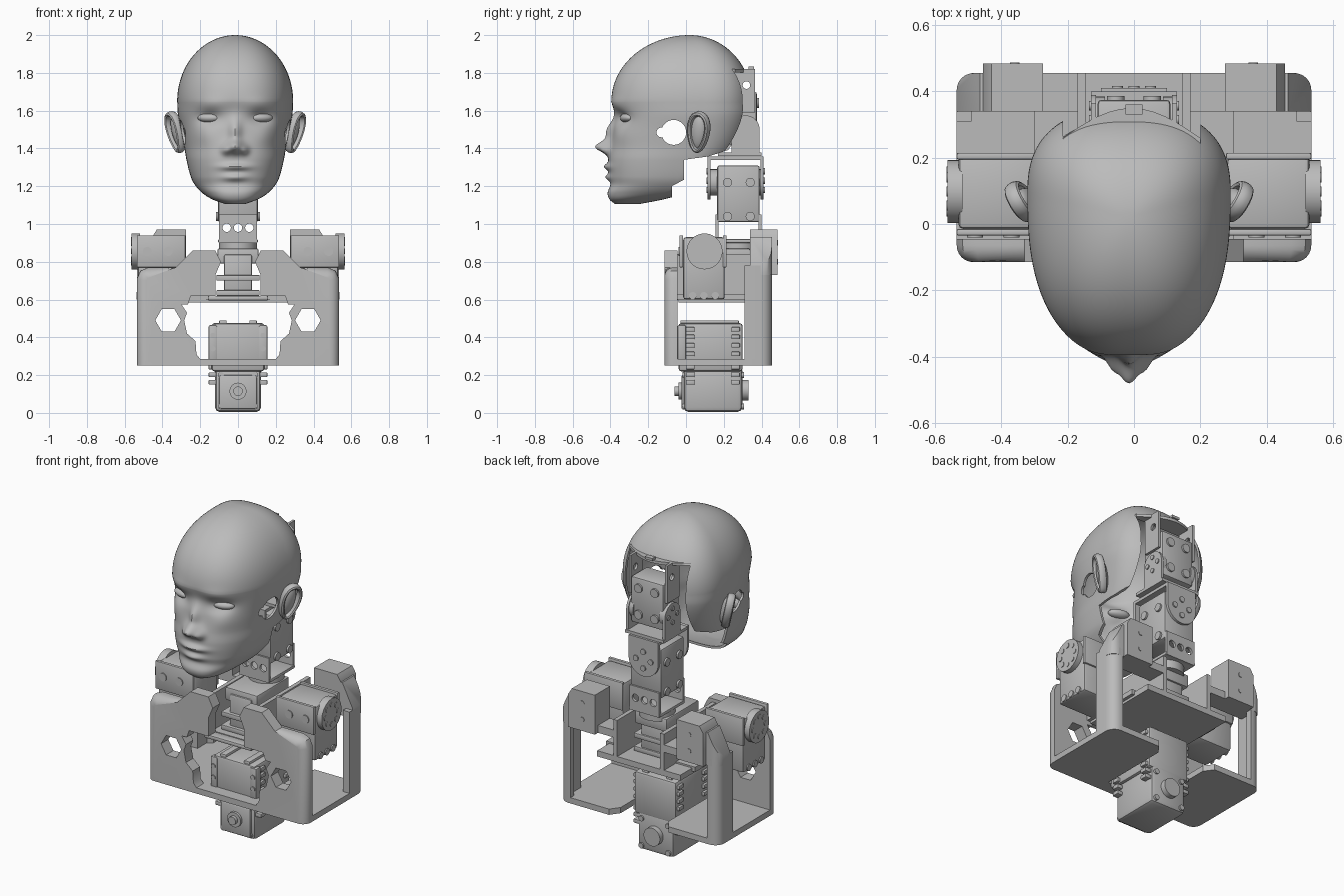
import bpy, bmesh, math
from mathutils import Matrix, Vector

default_cube = bpy.data.objects.get("Cube")
if default_cube:
    bpy.data.objects.remove(default_cube)

grey = bpy.data.materials.new("grey plastic")
grey.use_nodes = True
grey.diffuse_color = (0.5, 0.5, 0.5, 1)
shader = next(n for n in grey.node_tree.nodes if n.type == 'BSDF_PRINCIPLED')
shader.inputs["Base Color"].default_value = grey.diffuse_color
SIDES = (("left", 1), ("right", -1))
X, Y, Z = (Vector(v).freeze() for v in ((1, 0, 0), (0, 1, 0), (0, 0, 1)))


def shade(obj, angle=35):
    obj.data.shade_smooth()
    obj.data.set_sharp_from_angle(angle=math.radians(angle))


def make(name, bm):
    bmesh.ops.recalc_face_normals(bm, faces=bm.faces[:])
    mesh = bpy.data.meshes.new(name)
    bm.to_mesh(mesh)
    bm.free()
    mesh.materials.append(grey)
    obj = bpy.data.objects.new(name, mesh)
    bpy.context.scene.collection.objects.link(obj)
    shade(obj)
    return obj


def bevel(bm, edges, offset, segments):
    bmesh.ops.bevel(bm, geom=edges, offset=offset, segments=segments,
                    affect='EDGES', profile=0.5, clamp_overlap=True)


def box(name, xs, ys, zs, round_by=0.0):
    bm = bmesh.new()
    size = [abs(b - a) for a, b in (xs, ys, zs)]
    centre = Vector([(a + b) / 2 for a, b in (xs, ys, zs)])
    bmesh.ops.create_cube(bm, size=1, matrix=Matrix.Translation(centre) @ Matrix.Diagonal(size + [1]))
    if round_by:
        bevel(bm, bm.edges[:], round_by, 2)
    return make(name, bm)


def discs(name, centres, radius, depth, axis, sides=24):
    bm = bmesh.new()
    turn = axis.to_track_quat('Z', 'X').to_matrix().to_4x4()
    for c in centres:
        bmesh.ops.create_cone(bm, cap_ends=True, segments=sides, radius1=radius, radius2=radius,
                              depth=depth, matrix=Matrix.Translation(Vector(c)) @ turn)
    return make(name, bm)


def prism(name, points, axis, low, high, rounded=None, offset=0.05):
    put = {X: lambda u, v: (low, u, v), Y: lambda u, v: (u, low, v), Z: lambda u, v: (u, v, low)}[axis]
    bm = bmesh.new()
    face = bm.faces.new([bm.verts.new(put(u, v)) for u, v in points])
    grown = bmesh.ops.extrude_face_region(bm, geom=[face], use_keep_orig=True)["geom"]
    bmesh.ops.translate(bm, vec=axis * (high - low), verts=[g for g in grown if isinstance(g, bmesh.types.BMVert)])
    if rounded:
        bevel(bm, [e for e in bm.edges if all(rounded(v.co) for v in e.verts)], offset, 6)
    return make(name, bm)


def arm(name, axis, low, high, u, z, radius, end):
    # plate with one round end
    sign = 1 if end > z else -1
    arc = [math.pi * k / 16 for k in range(17)]
    points = [(u + radius * math.cos(t), z - sign * radius * math.sin(t)) for t in arc]
    return prism(name, points + [(u - radius, end), (u + radius, end)], axis, low, high)


def cut(obj, cutters):
    for cutter in cutters:
        cutter.hide_render = True
        mod = obj.modifiers.new("cut", 'BOOLEAN')
        mod.object, mod.operation, mod.solver = cutter, 'DIFFERENCE', 'EXACT'
    bpy.context.view_layer.update()
    graph = bpy.context.evaluated_depsgraph_get()
    obj.data = bpy.data.meshes.new_from_object(obj.evaluated_get(graph))
    obj.modifiers.clear()
    for cutter in cutters:
        bpy.data.objects.remove(cutter)
    shade(obj)


def ring(centre, radius, across, up, count):
    turns = [math.tau * k / count for k in range(count)]
    return [Vector(centre) + radius * (across * math.cos(t) + up * math.sin(t)) for t in turns]


def ellipsoid(name, place, size):
    bm = bmesh.new()
    bmesh.ops.create_uvsphere(bm, u_segments=24, v_segments=16, radius=1, matrix=place @ Matrix.Diagonal(size + (1,)))
    make(name, bm)


# Head: lofted rows of height, half width, front, widest point and back
ROWS = [(1.105, .05, -.375, -.30, -.25), (1.13, .12, -.405, -.24, -.12), (1.165, .175, -.415, -.12, 0),
        (1.21, .215, -.40, -.06, .08), (1.25, .235, -.405, -.04, .12), (1.34, .258, -.41, 0, .24),
        (1.41, .27, -.40, .05, .29), (1.5, .288, -.385, .08, .33), (1.58, .303, -.377, .09, .35),
        (1.65, .307, -.395, .09, .35)]
# Face bumps: x, z, width, height, push forward
BUMPS = [(0, 1.408, .042, .034, .075), (0, 1.49, .032, .06, .036), (.05, 1.39, .022, .024, .028),
         (0, 1.303, .075, .018, .026), (0, 1.247, .06, .019, .022), (.135, 1.56, .06, .038, -.03),
         (.13, 1.635, .08, .035, .008), (.17, 1.47, .06, .05, .01)]
HEAD_X, CROWN_Y = -.015, .02


def row_at(z):
    i = max(k for k in range(len(ROWS) - 1) if ROWS[k][0] <= z)

    def slope(k, c):
        after, before = ROWS[min(k + 1, len(ROWS) - 1)], ROWS[max(k - 1, 0)]
        return (after[c] - before[c]) / (after[0] - before[0])
    a, b = ROWS[i], ROWS[i + 1]
    h = b[0] - a[0]
    t = (z - a[0]) / h
    return [a[c] + (b[c] - a[c]) * t * t * (3 - 2 * t)
            + h * t * (1 - t) * (slope(i, c) * (1 - t) - slope(i + 1, c) * t) for c in range(1, 5)]


def head_row(bm, z, width, front, mid, back, columns=160):
    verts = []
    for k in range(columns):
        s, c = math.sin(math.tau * k / columns), math.cos(math.tau * k / columns)
        power = 2.5
        reach = (abs(s) ** power + abs(c) ** power) ** (-1 / power)
        x = width * reach * s
        y = mid + ((front if c > 0 else back) - mid) * reach * abs(c)
        if c > 0:
            y -= sum(p * math.exp(-((abs(x) - bx) / w) ** 2 - ((z - bz) / h) ** 2) for bx, bz, w, h, p in BUMPS)
        verts.append(bm.verts.new((x + HEAD_X, y, z)))
    return verts


bm = bmesh.new()
bottom, brow = ROWS[0][0], ROWS[-1][0]
loops = [head_row(bm, z, *row_at(z)) for z in (bottom + (brow - bottom) * k / 90 for k in range(91))]
for k in range(1, 31):
    t = math.pi / 2 * k / 31
    depths = [CROWN_Y + (v - CROWN_Y) * math.cos(t) for v in ROWS[-1][2:]]
    loops.append(head_row(bm, brow + .35 * math.sin(t), ROWS[-1][1] * math.cos(t), *depths))
for a, b in zip(loops, loops[1:]):
    for k in range(len(a)):
        bm.faces.new((a[k - 1], a[k], b[k], b[k - 1]))
bm.faces.new(loops[0])
bm.faces.new(loops[-1])
head = make("head_shell", bm)
wall = head.modifiers.new("wall", 'SOLIDIFY')
wall.thickness, wall.offset = .014, -1
jaw_line = [(-.075, 1), (-.075, 1.2), (-.01, 1.235), (-.01, 1.34), (.12, 1.358), (.28, 1.41), (.5, 1.41), (.5, 1)]
cut(head, [prism("jaw_cutter", jaw_line, X, -.6, .6),
           box("back_cutter", (-.215, .2), (.15, .6), (1.2, 1.81)),
           discs("temple_cutter", [(0, -.065, 1.485)], .066, 2, X, 32),
           discs("small_temple_cutter", [(0, -.13, 1.485)], .026, 2, X)])

# Eyes and ears
for side, s in SIDES:
    place = Matrix.Translation((HEAD_X + s * .137, -.312, 1.562)) @ Matrix.Rotation(s * .3, 4, 'Z')
    ellipsoid(side + "_eye", place, (.064, .034, .025))
    place = (Matrix.Translation((HEAD_X + s * .314, .068, 1.487)) @ Matrix.Rotation(s * -.5, 4, 'Z')
             @ Matrix.Rotation(s * .2, 4, 'Y') @ Matrix.Rotation(-.2, 4, 'X'))
    ellipsoid(side + "_ear_bowl", place @ Matrix.Translation((s * -.01, -.008, -.005)), (.03, .046, .095))
    bm = bmesh.new()
    loops = []
    for i in range(32):
        t = math.tau * i / 32
        wide = .05 * (1 + .25 * math.sin(t))
        loops.append([bm.verts.new(place @ Vector((s * .004 + .024 * math.cos(q),
                      (wide + .014 * math.sin(q)) * math.cos(t), (.1 + .014 * math.sin(q)) * math.sin(t))))
                      for q in (math.tau * j / 10 for j in range(10))])
    for i in range(32):
        for j in range(10):
            bm.faces.new((loops[i - 1][j - 1], loops[i - 1][j], loops[i][j], loops[i][j - 1]))
    make(side + "_ear_rim", bm)

# Body frame, shoulder servos and rear blocks, mirrored
rear_corner = lambda p: p.y > .45 and abs(p.x) > .53
for side, s in SIDES:
    flip = lambda pts: [(u * s, v) for u, v in pts]
    front = [(0, .25), (.535, .25), (.535, .71), (.517, .752), (.475, .77), (.33, .77), (.24, .86), (.12, .86),
             (.09, .8), (.12, .73), (.12, .62), (.25, .62), (.265, .575), (.3, .575), (.27, .53), (.285, .49),
             (.27, .42), (.225, .38), (.22, .31), (.2, .285), (0, .285)]
    shell = prism(side + "_front_wall", flip(front), Y, -.115, -.045,
                  lambda p: p.y < -.11 and .32 < abs(p.x) and (abs(p.x) > .47 or p.z > .765), .05)
    cut(shell, [discs("hex_cutter", [(s * .37, -.08, .49)], .068, .5, Y, 6)])
    floor = [(0, -.1), (.52, -.1), (.535, -.06), (.535, .455), (.2, .455), (.16, .4), (.16, -.03), (0, -.03)]
    prism(side + "_floor", flip(floor), Z, .25, .285, rear_corner, .06)
    pillar = [(.49, .31), (.535, .31), (.535, .455), (.46, .455), (.46, .42), (.49, .4)]
    prism(side + "_rear_pillar", flip(pillar), Z, .285, .78, rear_corner, .06)
    box(side + "_rear_shelf", (s * .15, s * .49), (.34, .455), (.73, .775))
    block = [(.275, .73), (.455, .73), (.455, .93), (.43, .97), (.275, .97)]
    prism(side + "_rear_block", flip(block), Y, .34, .485)
    wedge = [(.45, .73), (.535, .73), (.535, .79), (.465, .93), (.45, .93)]
    prism(side + "_rear_wedge", flip(wedge), Y, .34, .455, rear_corner, .05)
    discs(side + "_block_screws", [(s * .36, .485, z) for z in (.8, .9)], .014, .006, Y)
    box(side + "_neck_wall", (s * .145, s * .17), (-.05, .455), (.6, .84))
    box(side + "_servo_rail", (s * .17, s * .3), (-.045, .34), (.6, .63))
    box(side + "_shoulder_servo", (s * .28, s * .53), (-.015, .205), (.6, .93), .015)
    for y in (-.035, .195):
        box(side + "_servo_flange", (s * .278, s * .535), (y, y + .02), (.77, .94), .005)
    discs(side + "_shoulder_horn", [(s * .54, .098, .855)], .095, .045, X, 40)
    discs(side + "_horn_screws", ring((s * .562, .098, .855), .06, Y, Z, 8), .015, .008, X)
    discs(side + "_servo_base_screws", [(s * .53, y, .62) for y in (.035, .095, .155)], .02, .014, X)
    discs(side + "_servo_front_screws", [(s * x, -.035, .855) for x in (.37, .48)], .024, .012, Y)
    # Base servo lugs and screws
    box(side + "_base_flange", (s * .11, s * .155), (-.045, .0), (.27, .465), .008)
    for y in (.0, .24):
        for z in (.15, .19, .23, .3, .345, .39, .43):
            box(side + "_base_lug", (s * .11, s * .155), (y, y + .045), (z, z + .024), .004)
    discs(side + "_base_screws", [(s * .133, -.046, z) for z in (.34, .41)], .014, .01, Y)
    box(side + "_base_top_lug", (s * .06, s * .1), (-.03, .28), (.46, .49), .006)
    # Neck side plates
    discs(side + "_lower_neck_screws", [(s * .108, y, z) for y in (.22, .34) for z in (1.04, 1.22)], .024, .016, X)
    arm(side + "_upper_neck_arm", X, s * .115, s * .13, .315, 1.5, .075, 1.36)
    discs(side + "_upper_horn", [(s * .108, .315, 1.5)], .07, .04, X)
    discs(side + "_upper_horn_screws", ring((s * .131, .315, 1.5), .042, Y, Z, 4), .014, .01, X)
    plate = box(side + "_head_bracket_side", (s * .115, s * .13), (.25, .365), (1.59, 1.82))
    cut(plate, [discs("plate_cutter", [(s * .12, .32, 1.735)], .02, .2, X)])

# Upper deck and yaw servo
box("deck", (-.28, .28), (-.04, .455), (.585, .62))
box("deck_lip", (-.16, .16), (-.1, -.04), (.595, .62), .008)
box("yaw_servo", (-.075, .075), (.02, .33), (.62, .84), .012)
box("yaw_servo_top", (-.108, .108), (.03, .34), (.79, .87), .008)
box("yaw_servo_flange", (-.115, .115), (.0, .34), (.7, .73), .005)
box("yaw_servo_foot", (-.115, .115), (.0, .34), (.62, .65), .005)
discs("yaw_horn", [(0, .275, .88)], .1, .06, Z, 40)
box("neck_base_plate", (-.105, .105), (.16, .4), (.9, .92), .005)

# Lower neck: cross bracket, servo and yoke
for y in (.155, .385):
    plate = box("lower_bracket_plate", (-.1, .1), (y, y + .016), (.9, 1.05))
    cut(plate, [discs("bracket_cutter", [(x, y, .98) for x in (-.06, 0, .06)], .022, .2, Y)])
box("lower_neck_servo", (-.105, .105), (.165, .39), (1.01, 1.31), .012)
box("yoke_top", (-.1, .1), (.115, .41), (1.34, 1.358))
for y in (.115, .395):
    arm("yoke_arm", Y, y, y + .015, 0, 1.23, .1, 1.34)
discs("lower_horn", [(0, .265, 1.22)], .07, .28, Y, 32)
discs("yoke_screws", [p for y in (.412, .113) for p in ring((0, y, 1.23), .05, X, Z, 4)], .017, .01, Y)

# Upper neck: servo and head bracket
box("upper_yoke_base", (-.13, .13), (.17, .4), (1.36, 1.378))
box("upper_neck_servo", (-.11, .11), (.22, .375), (1.42, 1.7), .012)
discs("upper_neck_screws", [(x, .378, z) for x in (-.055, .055) for z in (1.48, 1.64)], .026, .016, Y)
cover = [(-.215 + .415 * k / 12, .26 + .09 * math.sin(math.pi * k / 12)) for k in range(13)]
prism("head_bracket_cover", cover + [(.2, .24), (-.215, .24)], Z, 1.803, 1.82)
box("head_bracket_tab", (-.025, .025), (.33, .36), (1.82, 1.835))

# Base servo
box("base_servo_top", (-.14, .14), (-.04, .3), (.22, .475), .015)
box("base_servo_body", (-.122, .122), (-.012, .298), (.005, .25), .025)
box("base_servo_cap", (-.1, .1), (-.025, .0), (.02, .2), .01)
discs("base_shaft_collar", [(0, -.025, .115)], .045, .03, Y)
discs("base_shaft", [(0, -.03, .115)], .025, .06, Y)
discs("base_rear_horn", [(0, .305, .12)], .055, .05, Y, 32)
discs("base_body_screws", [(x, y, z) for x in (-.09, .09) for y in (-.012, .3) for z in (.035, .2)], .016, .014, Y)
